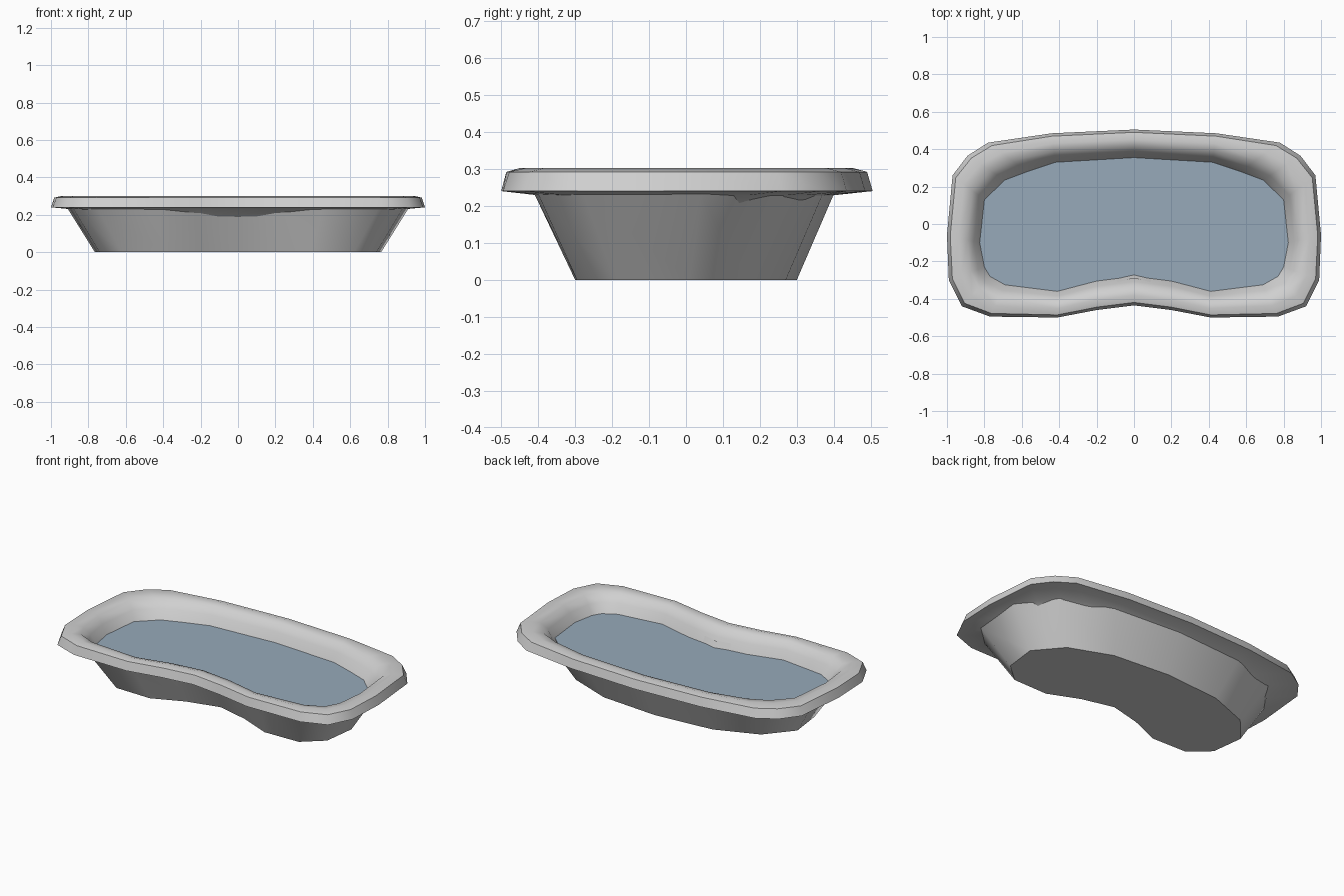
import bpy
import bmesh
import math

if "Cube" in bpy.data.objects:
    bpy.data.objects.remove(bpy.data.objects["Cube"], do_unlink=True)


def make_material(name, colour):
    mat = bpy.data.materials.new(name)
    mat.use_nodes = True
    mat.diffuse_color = (*colour, 1)
    mat.node_tree.nodes["Principled BSDF"].inputs["Base Color"].default_value = (*colour, 1)
    return mat


stone = make_material("light_grey", (0.63, 0.63, 0.63))
water_blue = make_material("water_blue", (0.31, 0.40, 0.49))


def mirrored(half):
    """Close a half outline (back centre to front centre) across x = 0."""
    return half + [(-x, y) for x, y in reversed(half[1:-1])]


def blend(a, b, t):
    return [(p[0] + (q[0] - p[0]) * t, p[1] + (q[1] - p[1]) * t) for p, q in zip(a, b)]


def build(name, rings, mat, bridge=True, cap=False, wrap=False):
    """Skin a list of (outline, height) rings into one smooth part."""
    bm = bmesh.new()
    loops = [[bm.verts.new((x, y, z)) for x, y in outline] for outline, z in rings]
    if bridge:
        pairs = list(zip(loops, loops[1:]))
        if wrap:
            pairs.append((loops[-1], loops[0]))
        for a, b in pairs:
            n = len(a)
            for i in range(n):
                j = (i + 1) % n
                bm.faces.new((a[i], a[j], b[j], b[i]))
    if cap:
        bm.faces.new(loops[0])
    bmesh.ops.recalc_face_normals(bm, faces=bm.faces)
    mesh = bpy.data.meshes.new(name)
    bm.to_mesh(mesh)
    bm.free()
    mesh.materials.append(mat)
    obj = bpy.data.objects.new(name, mesh)
    bpy.context.collection.objects.link(obj)
    bpy.ops.object.select_all(action="DESELECT")
    obj.select_set(True)
    bpy.context.view_layer.objects.active = obj
    bpy.ops.object.shade_smooth_by_angle(angle=math.radians(42))
    return obj


# Outlines of the rim and the water surface, matched point for point
outer = mirrored([(0, .505), (.44, .485), (.78, .435), (.89, .365), (.97, .26), (1, -.06),
                  (.99, -.30), (.92, -.44), (.77, -.495), (.41, -.50), (.2, -.46), (0, -.435)])
inner = mirrored([(0, .355), (.42, .33), (.57, .28), (.69, .235), (.8, .13), (.825, -.1),
                  (.8, -.23), (.77, -.28), (.69, -.325), (.41, -.36), (.2, -.305), (0, -.28)])

# Outlines of the tapered basin at the ground and under the rim
foot = mirrored([(0, .3), (.37, .27), (.63, .17), (.765, .01), (.74, -.19),
                 (.62, -.295), (.39, -.30), (.2, -.22), (0, -.17)])
shoulder = mirrored([(0, .4), (.45, .37), (.76, .26), (.91, .04), (.88, -.28),
                     (.75, -.4), (.45, -.41), (.22, -.34), (0, -.29)])

# Rounded rim, running down inside to the water
build("rim", [
    (blend(outer, inner, .75), .228),
    (outer, .24),
    (blend(outer, inner, .10), .292),
    (blend(outer, inner, .35), .302),
    (blend(outer, inner, .62), .291),
    (blend(outer, inner, .82), .25),
    (blend(outer, inner, 1.01), .19),
], stone, wrap=True)

# Basin wall with a closed floor
build("basin", [(foot, 0), (shoulder, .232)], stone, cap=True)

# Flat water surface
water = build("water", [(inner, .197)], water_blue, bridge=False, cap=True)
if water.data.polygons[0].normal.z < 0:
    water.data.flip_normals()
